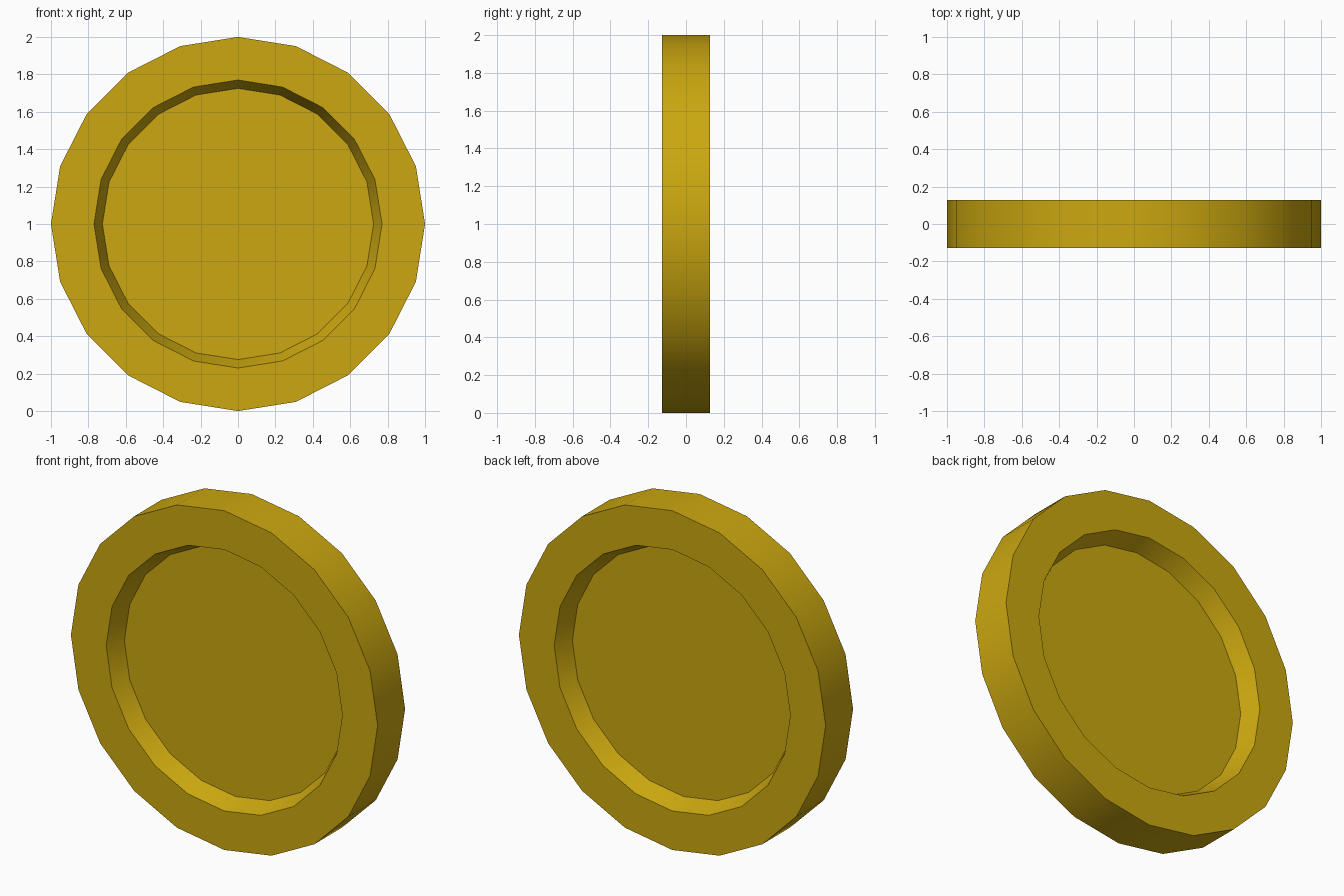
import bpy, bmesh, math

if "Cube" in bpy.data.objects:
    bpy.data.objects.remove(bpy.data.objects["Cube"])

SIDES = 20
HALF = 0.128      # half thickness
FLOOR = 0.023     # half thickness of the recessed disc

gold = bpy.data.materials.new("gold")
gold.diffuse_color = (0.6, 0.39, 0.005, 1)
gold.use_nodes = True
gold.node_tree.nodes["Principled BSDF"].inputs["Base Color"].default_value = gold.diffuse_color

# profile from front centre, round the rim, to back centre: (radius, y)
profile = [(0.725, -FLOOR), (0.77, -HALF), (1.0, -HALF),
           (1.0, HALF), (0.77, HALF), (0.725, FLOOR)]

bm = bmesh.new()
rings = [[bm.verts.new((r * math.cos(2 * math.pi * i / SIDES), y,
                        1 + r * math.sin(2 * math.pi * i / SIDES)))
          for i in range(SIDES)] for r, y in profile]

# bands between rings
for a, b in zip(rings, rings[1:]):
    for i in range(SIDES):
        j = (i + 1) % SIDES
        bm.faces.new((a[i], a[j], b[j], b[i]))

# recessed front and back discs
bm.faces.new(rings[0])
bm.faces.new(rings[-1])
bmesh.ops.recalc_face_normals(bm, faces=bm.faces)

mesh = bpy.data.meshes.new("coin")
bm.to_mesh(mesh)
bm.free()
mesh.materials.append(gold)
coin = bpy.data.objects.new("coin", mesh)
bpy.context.collection.objects.link(coin)

# smooth rim, sharp edges
bpy.context.view_layer.objects.active = coin
coin.select_set(True)
bpy.ops.object.shade_smooth_by_angle(angle=math.radians(30))
